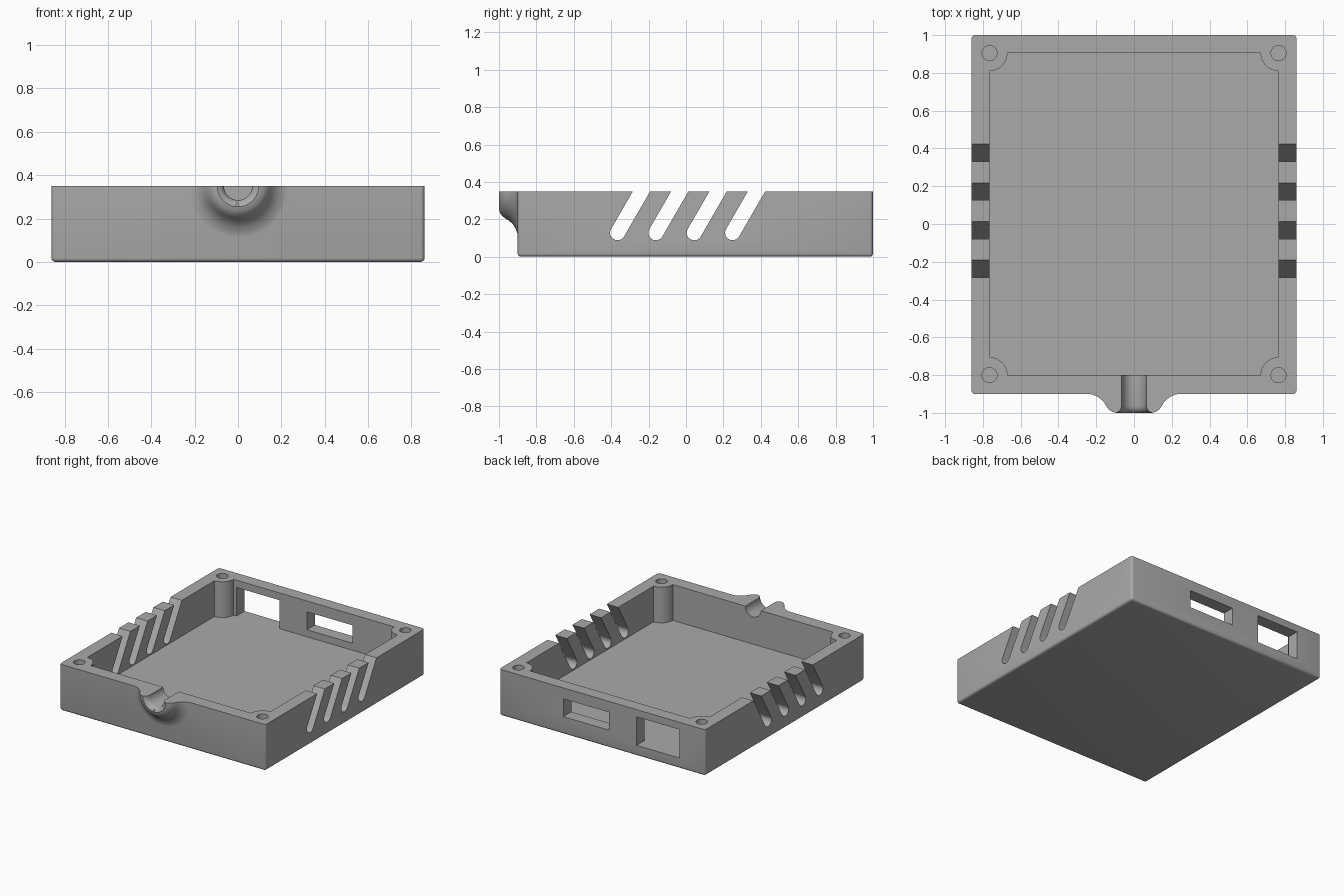
import bpy, bmesh
from math import pi, sin, cos, tan, radians
from mathutils import Vector

if "Cube" in bpy.data.objects:
    bpy.data.objects.remove(bpy.data.objects["Cube"])

TOP, FLOOR = 0.35, 0.08
IN_X, IN_Y0, IN_Y1 = 0.765, -0.80, 0.905   # inner cavity limits, also the screw positions

grey = bpy.data.materials.new("mid grey")
grey.diffuse_color = (0.40, 0.40, 0.40, 1)
grey.use_nodes = True
grey.node_tree.nodes["Principled BSDF"].inputs["Base Color"].default_value = grey.diffuse_color


def make_object(name, bm):
    bmesh.ops.recalc_face_normals(bm, faces=bm.faces)
    me = bpy.data.meshes.new(name)
    bm.to_mesh(me)
    bm.free()
    ob = bpy.data.objects.new(name, me)
    bpy.context.collection.objects.link(ob)
    return ob


def prism(name, outline, direction):
    """Extrude a closed 3D outline along a direction."""
    bm = bmesh.new()
    face = bm.faces.new([bm.verts.new(p) for p in outline])
    geo = bmesh.ops.extrude_face_region(bm, geom=[face])["geom"]
    verts = [g for g in geo if isinstance(g, bmesh.types.BMVert)]
    bmesh.ops.translate(bm, verts=verts, vec=direction)
    return make_object(name, bm)


def block(name, x0, x1, y0, y1, z0, z1):
    return prism(name, [(x0, y0, z0), (x1, y0, z0), (x1, y1, z0), (x0, y1, z0)], (0, 0, z1 - z0))


def lathe(name, profile, steps=64):
    """Spin (radius, y) points about the cable axis at the rim height."""
    bm = bmesh.new()
    rings = [[bm.verts.new((r * cos(2 * pi * i / steps), y, TOP + r * sin(2 * pi * i / steps)))
              for i in range(steps)] for r, y in profile]
    for a, b in zip(rings, rings[1:]):
        for i in range(steps):
            j = (i + 1) % steps
            bm.faces.new((a[i], a[j], b[j], b[i]))
    bm.faces.new(rings[0])
    bm.faces.new(rings[-1])
    return make_object(name, bm)


def combine(target, tool, operation="DIFFERENCE"):
    """Apply a boolean and discard the tool."""
    mod = target.modifiers.new("combine", "BOOLEAN")
    mod.operation, mod.solver, mod.object = operation, "EXACT", tool
    bpy.context.view_layer.update()
    deps = bpy.context.evaluated_depsgraph_get()
    mesh = bpy.data.meshes.new_from_object(target.evaluated_get(deps))
    target.modifiers.clear()
    target.data = mesh
    bpy.data.objects.remove(tool)


# Outer body, rounded, left tall until the rim is trimmed
case = block("case_tray", -0.86, 0.86, -0.90, 1.0, 0, 0.7)
bm = bmesh.new()
bm.from_mesh(case.data)
bmesh.ops.bevel(bm, geom=bm.edges[:], offset=0.018, segments=4, profile=0.5, affect="EDGES")
bm.to_mesh(case.data)
bm.free()

# Flared cable spout on the front
spout = lathe("spout", [(0.245, -0.85), (0.245, -0.898), (0.22, -0.903), (0.195, -0.913),
                        (0.175, -0.927), (0.158, -0.945), (0.146, -0.965), (0.132, -0.983),
                        (0.115, -0.995), (0.095, -1.0)])
combine(case, spout, "UNION")

# Cavity outline, leaving a round screw post in each corner
R = 0.095
outline = []
for cx, cy, start in ((-IN_X, IN_Y0, 90), (IN_X, IN_Y0, 180), (IN_X, IN_Y1, 270), (-IN_X, IN_Y1, 360)):
    for i in range(13):
        a = radians(start - 90 * i / 12)
        outline.append((cx + R * cos(a), cy + R * sin(a), FLOOR))
combine(case, prism("cavity", outline, (0, 0, 1)))

# Trim the rim flat
combine(case, block("rim_trim", -2, 2, -2, 2, TOP, 2))

# Cable channel with a rounded lip
channel = lathe("channel", [(0.065, -0.7), (0.065, -0.965), (0.069, -0.98), (0.079, -0.993),
                            (0.097, -1.0005), (0.097, -1.05)])
combine(case, channel)

# Screw holes
for x in (-IN_X, IN_X):
    for y in (IN_Y0, IN_Y1):
        ring = [(x + 0.04 * cos(2 * pi * i / 32), y + 0.04 * sin(2 * pi * i / 32), FLOOR)
                for i in range(32)]
        combine(case, prism("screw_hole", ring, (0, 0, 1)))

# Slanted vent slots with round bottoms, through both side walls
lean = radians(30)
along = Vector((0, sin(lean), cos(lean)))
across = Vector((0, cos(lean), -sin(lean)))
for n in range(4):
    for x in (-0.95, 0.70):
        c = Vector((x, -0.366 + 0.205 * n, 0.128))
        pts = [c + 0.04 * (across * cos(a) - along * sin(a))
               for a in (pi * i / 16 for i in range(17))]
        pts += [pts[-1] + along * 0.5, pts[0] + along * 0.5]
        combine(case, prism("vent_slot", pts, (0.25, 0, 0)))

# Connector windows in the back wall
combine(case, block("square_window", -0.645, -0.288, 0.85, 1.1, FLOOR, 0.295))
combine(case, block("slim_window", -0.058, 0.325, 0.85, 1.1, 0.133, 0.268))

# Finish
case.data.materials.clear()
case.data.materials.append(grey)
for p in case.data.polygons:
    p.material_index = 0
bpy.context.view_layer.objects.active = case
case.select_set(True)
bpy.ops.object.shade_smooth_by_angle(angle=radians(35))
